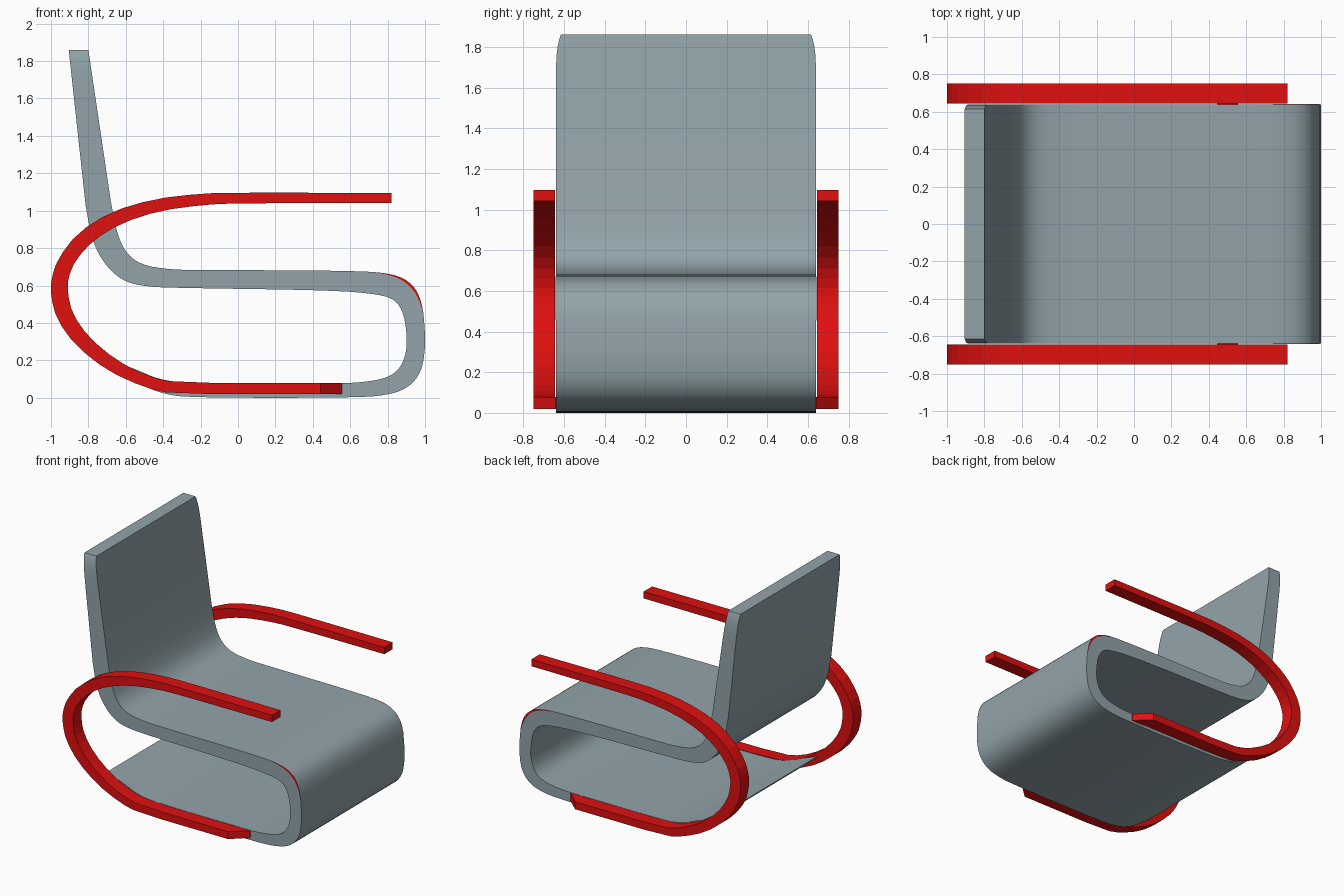
import bpy, bmesh, math

if "Cube" in bpy.data.objects:
    bpy.data.objects.remove(bpy.data.objects["Cube"])


def material(name, rgb):
    m = bpy.data.materials.new(name)
    m.diffuse_color = (*rgb, 1)
    m.use_nodes = True
    m.node_tree.nodes["Principled BSDF"].inputs["Base Color"].default_value = m.diffuse_color
    return m


grey = material("blue grey upholstery", (0.29, 0.37, 0.40))
red = material("red frame", (0.745, 0.005, 0.005))


def chaikin(rows, times):
    """Corner-cutting smoothing that keeps the end points."""
    for _ in range(times):
        out = [rows[0]]
        for a, b in zip(rows, rows[1:]):
            out.append(tuple(.75 * p + .25 * q for p, q in zip(a, b)))
            out.append(tuple(.25 * p + .75 * q for p, q in zip(a, b)))
        rows = out + [rows[-1]]
    return rows


def loft(name, stations, mat, smooth=None):
    """Stations: (outer x, outer z, inner x, inner z, y0, y1)."""
    bm = bmesh.new()
    rings = []
    for ox, oz, ix, iz, y0, y1 in stations:
        rings.append([bm.verts.new(p) for p in
                      ((ox, y0, oz), (ox, y1, oz), (ix, y1, iz), (ix, y0, iz))])
    for a, b in zip(rings, rings[1:]):
        for k in range(4):
            n = (k + 1) % 4
            bm.faces.new((a[k], a[n], b[n], b[k]))
    bm.faces.new(rings[0])
    bm.faces.new(rings[-1][::-1])
    bmesh.ops.recalc_face_normals(bm, faces=bm.faces[:])
    me = bpy.data.meshes.new(name)
    bm.to_mesh(me)
    bm.free()
    me.materials.append(mat)
    ob = bpy.data.objects.new(name, me)
    bpy.context.collection.objects.link(ob)
    if smooth:
        bpy.ops.object.select_all(action='DESELECT')
        ob.select_set(True)
        bpy.context.view_layer.objects.active = ob
        bpy.ops.object.shade_smooth_by_angle(angle=math.radians(smooth))
    return ob


# Seat ribbon: backrest, seat, front bend, base and tapering tail
ribbon = [
    (-.68, 1.05, -.815, 1.03), (-.65, .89, -.785, .86), (-.605, .78, -.73, .735),
    (-.52, .71, -.63, .63), (-.36, .685, -.5, .593), (-.2, .683, -.25, .586),
    (.6, .68, .5, .575), (.83, .665, .76, .553), (.935, .61, .845, .52),
    (.985, .51, .885, .45), (1, .36, .902, .35), (1, .25, .902, .25),
    (.98, .14, .87, .16), (.92, .06, .8, .105), (.82, .018, .65, .08),
    (.65, 0, .5, .078), (-.25, 0, -.28, .078), (-.4, .02, -.43, .1),
    (-.52, .07, -.54, .15), (-.69, .195, -.69, .205)]


def half_width(z):
    return .64 - .025 * max(0, (z - 1.5) / .36) ** 6


back = []
for z in (1.86, 1.85, 1.83, 1.8, 1.76, 1.7, 1.6, 1.4):
    t = (1.86 - z) / .81
    back.append((-.80 + .12 * t, z, -.905 + .09 * t, z - .02 * t))
profile = back + chaikin(ribbon, 2)
loft("seat", [(*p, -half_width(p[1]), half_width(p[1])) for p in profile], grey, 35)

# Side frames: arm, rear loop and floor runner turning into the base
bar = chaikin([
    (.82, 1.095, .82, 1.042), (0, 1.097, 0, 1.04), (-.2, 1.092, -.18, 1.032),
    (-.45, 1.063, -.42, 1.0), (-.68, .995, -.62, .935), (-.86, .88, -.77, .845),
    (-.965, .74, -.87, .735), (-1, .63, -.91, .635), (-1, .54, -.91, .555),
    (-.97, .42, -.885, .45), (-.87, .28, -.8, .325), (-.7, .145, -.65, .2),
    (-.5, .055, -.48, .115), (-.35, .02, -.33, .08), (.44, .02, .44, .078)], 1)
for side, label in ((-1, "right"), (1, "left")):
    stations = [(*p, side * .645, side * .75) for p in bar]
    stations.append((.555, .02, .555, .076, side * .56, side * .643))
    loft(label + "_arm_frame", stations, red)

    # Thin red piping at the front upper edge of the seat
    piping = [p for p in profile if p[0] > .7 and p[1] > .42]
    strip = []
    for n, (ox, oz, ix, iz) in enumerate(piping):
        f = .1 * math.sin(math.pi * n / (len(piping) - 1)) + .01
        strip.append((ox, oz, ox + f * (ix - ox), oz + f * (iz - oz),
                      side * .635, side * .642))
    loft(label + "_seat_piping", strip, red)
